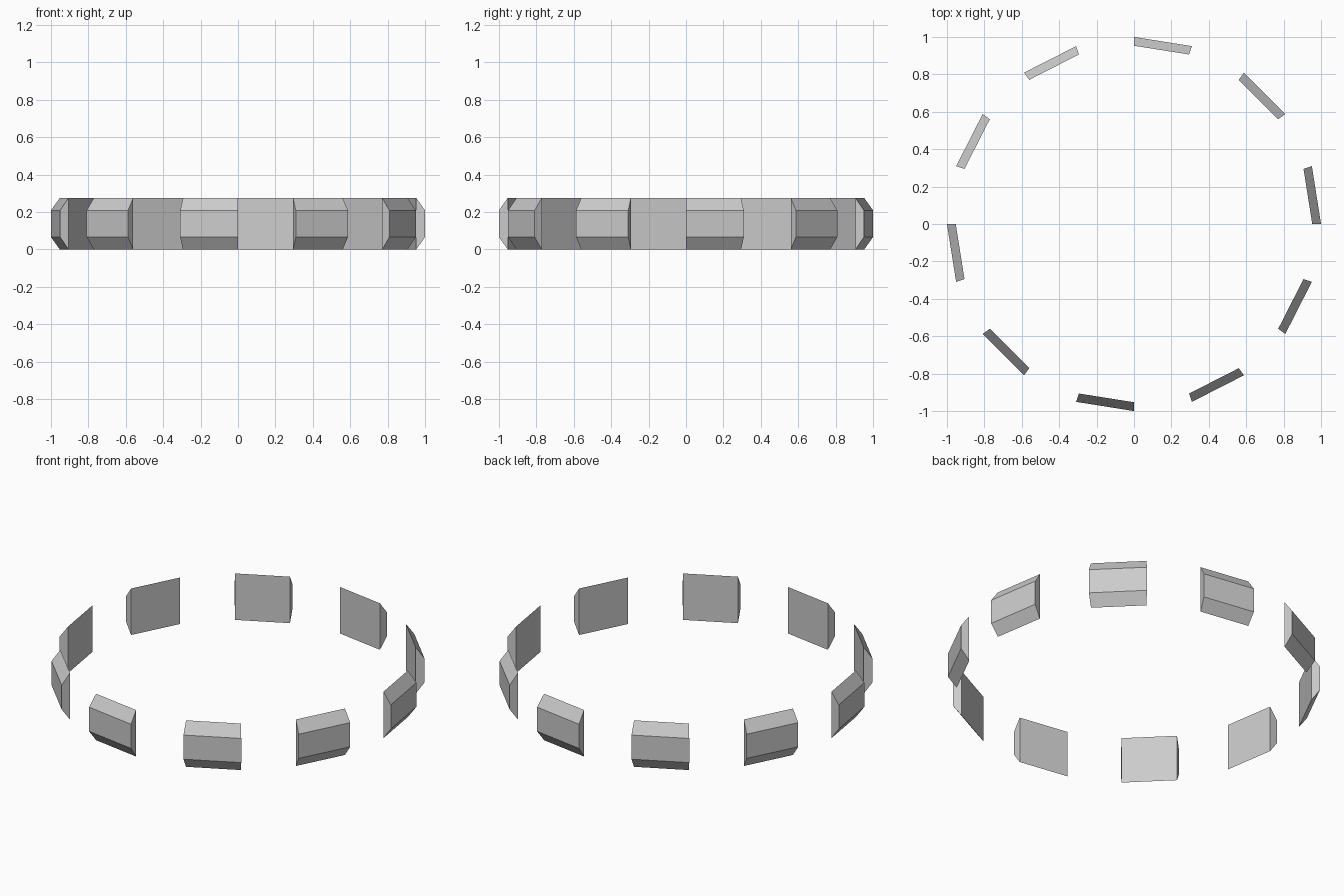
import bpy, bmesh
from math import cos, sin, radians

if "Cube" in bpy.data.objects:
    bpy.data.objects.remove(bpy.data.objects["Cube"])

# Cross-section (radius, height): flat inner wall, chamfered outer wall
PROFILE = [(0.953, 0.0), (1.0, 0.066), (1.0, 0.209), (0.953, 0.275)]
STEP = 18  # the ring is a 20-sided polygon with every other side kept


def ring_block(index):
    bm = bmesh.new()
    ends = []
    for deg in (index * 2 * STEP, index * 2 * STEP + STEP):
        a = radians(deg)
        ends.append([bm.verts.new((r * cos(a), r * sin(a), z)) for r, z in PROFILE])
    start, end = ends
    bm.faces.new(start)
    bm.faces.new(end[::-1])
    for i in range(4):
        j = (i + 1) % 4
        bm.faces.new((start[i], end[i], end[j], start[j]))
    bmesh.ops.recalc_face_normals(bm, faces=bm.faces)
    mesh = bpy.data.meshes.new(f"ring_block_{index + 1}")
    bm.to_mesh(mesh)
    bm.free()
    obj = bpy.data.objects.new(mesh.name, mesh)
    bpy.context.collection.objects.link(obj)


# Ten separate blocks around the circle
for k in range(10):
    ring_block(k)
